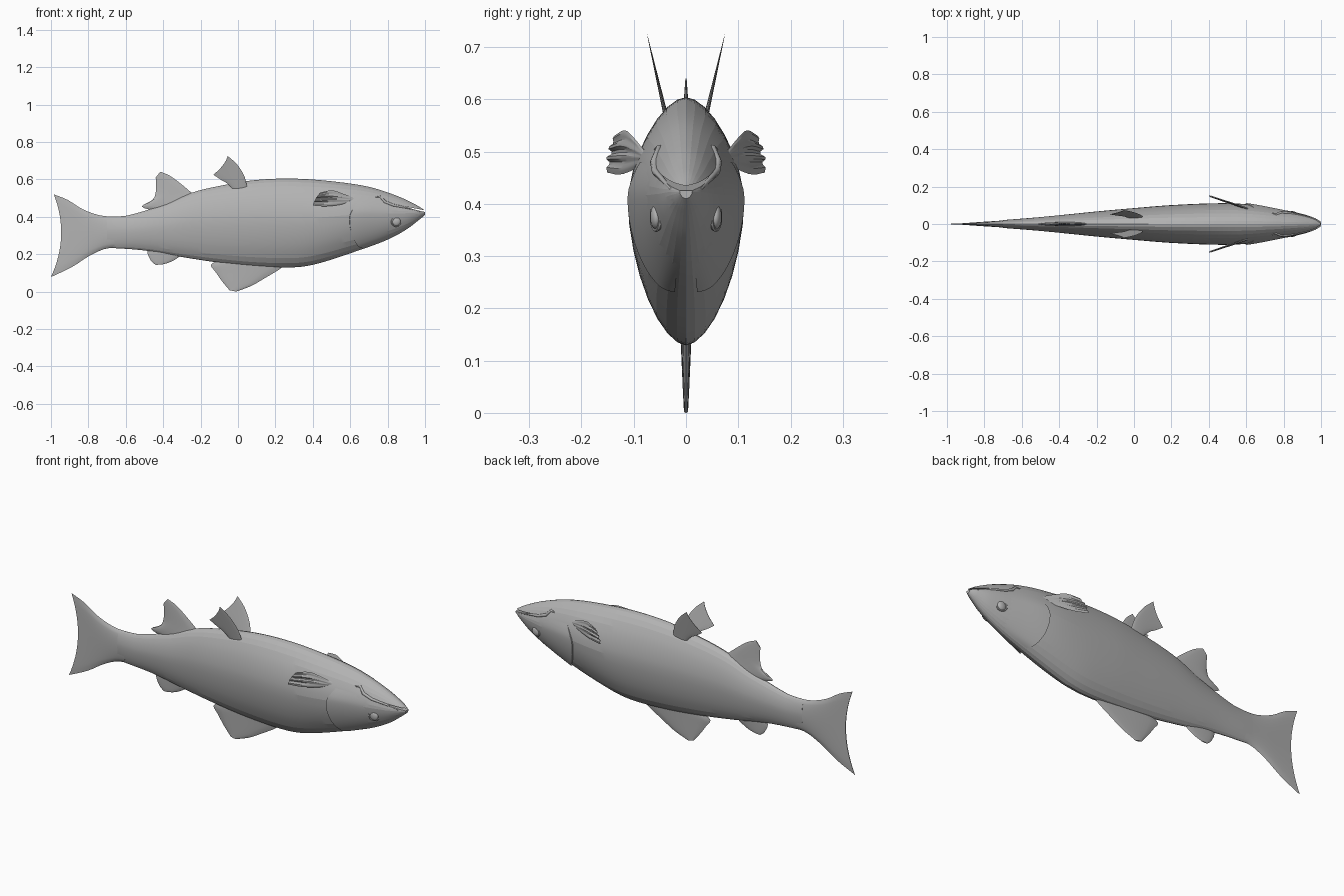
import bpy, bmesh, math
from mathutils import Vector

old = bpy.data.objects.get("Cube")
if old:
    bpy.data.objects.remove(old)

skin = bpy.data.materials.new("plain grey")
skin.use_nodes = True
GREY = (0.45, 0.45, 0.45, 1)
skin.diffuse_color = GREY
skin.node_tree.nodes["Principled BSDF"].inputs["Base Color"].default_value = GREY


def finish(name, bm, smooth=None):
    bmesh.ops.remove_doubles(bm, verts=bm.verts, dist=1e-5)
    bmesh.ops.recalc_face_normals(bm, faces=bm.faces)
    mesh = bpy.data.meshes.new(name)
    bm.to_mesh(mesh)
    bm.free()
    mesh.materials.append(skin)
    ob = bpy.data.objects.new(name, mesh)
    bpy.context.collection.objects.link(ob)
    if smooth:
        bpy.ops.object.select_all(action='DESELECT')
        ob.select_set(True)
        bpy.context.view_layer.objects.active = ob
        bpy.ops.object.shade_smooth_by_angle(angle=math.radians(smooth))
    return ob


def sample(keys, x):
    """Smooth curve through (x, value) keys."""
    x = min(max(x, keys[0][0]), keys[-1][0])
    i = next(k for k in range(len(keys) - 1) if x <= keys[k + 1][0])

    def slope(k):
        a, b = keys[max(k - 1, 0)], keys[min(k + 1, len(keys) - 1)]
        return (b[1] - a[1]) / (b[0] - a[0])
    (x0, v0), (x1, v1) = keys[i], keys[i + 1]
    h = x1 - x0
    t = (x - x0) / h
    return (v0 * (2*t**3 - 3*t*t + 1) + v1 * (3*t*t - 2*t**3)
            + h * slope(i) * (t**3 - 2*t*t + t) + h * slope(i + 1) * (t**3 - t*t))


# Body profile: upper edge, lower edge and half width along x
UPPER = [(-.7, .402), (-.6, .405), (-.4, .465), (-.25, .528), (-.1, .565), (.1, .597),
         (.3, .604), (.5, .59), (.7, .56), (.85, .512), (.95, .465), (1, .434)]
LOWER = [(-.7, .235), (-.5, .22), (-.3, .185), (-.1, .155), (.1, .135), (.3, .13),
         (.42, .148), (.65, .222), (.8, .278), (.9, .332), (.97, .385), (1, .41)]
WIDTH = [(-.7, .021), (-.5, .037), (-.2, .067), (0, .085), (.2, .101), (.45, .111),
         (.6, .106), (.75, .084), (.9, .054), (.97, .03), (1, .012)]


def skin_point(x, angle, grow=1.0):
    lo, hi, w = sample(LOWER, x), sample(UPPER, x), sample(WIDTH, x)
    mid = lo + .55 * (hi - lo)
    c, s = math.cos(angle), math.sin(angle)
    y = math.copysign(abs(c) ** 1.14, c) * w
    z = math.copysign(abs(s) ** 1.14, s) * ((hi - mid) if s > 0 else (mid - lo))
    return Vector((x, y * grow, mid + z * grow))


def side_y(x, z):
    lo, hi = sample(LOWER, x), sample(UPPER, x)
    mid = lo + .55 * (hi - lo)
    r = abs(z - mid) / ((hi - mid) if z > mid else (mid - lo))
    return sample(WIDTH, x) * max(0, 1 - r ** 1.75) ** .57


def quads(bm, rows, close=False):
    n = len(rows[0])
    for a, b in zip(rows, rows[1:]):
        for j in range(n if close else n - 1):
            k = (j + 1) % n
            if len({a[j], a[k], b[k], b[j]}) == 4:
                bm.faces.new((a[j], a[k], b[k], b[j]))


# Body
bm = bmesh.new()
RINGS, SIDES = 64, 32
rows = []
for i in range(RINGS + 1):
    x = -.7 + 1.7 * math.sin(math.pi / 2 * i / RINGS) ** .95
    rows.append([bm.verts.new(skin_point(x, 2 * math.pi * j / SIDES)) for j in range(SIDES)])
quads(bm, rows, True)
bm.faces.new(rows[0])
bm.faces.new(rows[-1])
body = finish("body", bm, 8)

# Mouth slit, cut as a thin wedge
bm = bmesh.new()
wedge = [(.83, .467), (1.03, .429), (1.03, .418)]
ends = [[bm.verts.new((x, y, z)) for x, z in wedge] for y in (-.2, .2)]
quads(bm, ends, True)
for e in ends:
    bm.faces.new(e)
cutter = finish("mouth_cutter", bm)
cutter.hide_render = True
mod = body.modifiers.new("mouth", 'BOOLEAN')
mod.operation, mod.object, mod.solver = 'DIFFERENCE', cutter, 'EXACT'
bpy.context.view_layer.objects.active = body
bpy.ops.object.modifier_apply(modifier=mod.name)
bpy.data.objects.remove(cutter)


def fin(name, lead, trail, thick, bow=0, side=1, base=lambda x, z: 0, rib=0, across=12):
    """Thin lens-shaped fin spanned between a leading and a trailing edge."""
    bm = bmesh.new()
    steps = 3 * (len(lead) - 1)

    def along(pts, t):
        keys = [[(i, p[k]) for i, p in enumerate(pts)] for k in (0, 1)]
        return Vector([sample(k, t * (len(pts) - 1)) for k in keys])
    sheets = []
    for face in (1, -1):
        rows = []
        for i in range(steps + 1):
            t = i / steps
            a, b = along(lead, t), along(trail, t)
            row = []
            for j in range(across + 1):
                s = j / across
                lens = 4 * s * (1 - s)
                p = a.lerp(b, s)
                x, z = p.x + bow * lens * t * t, p.y
                half = (thick[0] + (thick[1] - thick[0]) * t) * math.sqrt(lens)
                wave = rib * t * lens * (-1) ** (j // 2)
                y = base(x, z) + wave + face * half
                row.append(bm.verts.new((x, side * y, z)))
            rows.append(row)
        quads(bm, rows)
        sheets.append(rows)
    for end in (0, -1):
        quads(bm, [sheets[0][end], sheets[1][end]])
    return finish(name, bm, 30)


# Fins on the centre line
fin("tail_fin",
    [(-.66, .40), (-.74, .408), (-.83, .44), (-.91, .49), (-.985, .52)],
    [(-.66, .235), (-.72, .226), (-.8, .188), (-.89, .13), (-1, .078)],
    (.022, .002), bow=.047, across=16)
fin("rear_upper_fin",
    [(-.22, .5), (-.25, .53), (-.31, .58), (-.365, .62), (-.415, .641)],
    [(-.44, .43), (-.515, .455), (-.455, .492), (-.438, .545), (-.44, .61)], (.012, .002))
fin("rear_lower_fin",
    [(-.28, .21), (-.33, .175), (-.37, .155), (-.405, .145)],
    [(-.47, .24), (-.485, .21), (-.465, .165), (-.44, .143)], (.01, .002))
fin("main_lower_fin",
    [(.27, .16), (.22, .118), (.14, .07), (.07, .03), (-.01, 0)],
    [(-.1, .17), (-.145, .143), (-.12, .105), (-.085, .055), (-.045, .007)], (.012, .004))

# Paired parts; left is +x in the frame, so sides are named near (-y) and far (+y)
GILL_EDGE = [(-75, .665), (-30, .607), (0, .6), (28, .64)]
for side, label in ((-1, "near"), (1, "far")):
    fin(label + "_pair_fin",
        [(.05, .55), (.035, .615), (-.005, .68), (-.055, .725)],
        [(-.03, .55), (-.06, .58), (-.09, .597), (-.132, .625)],
        (.005, .001), bow=.012, side=side, base=lambda x, z: .04 + (z - .575) * .23)
    fin(label + "_chest_fin",
        [(.63, .496), (.55, .528), (.5, .541), (.44, .53)],
        [(.63, .483), (.55, .465), (.47, .456), (.4, .46)],
        (.006, .001), bow=-.006, side=side, rib=.004, across=14,
        base=lambda x, z: .078 + (.62 - x) * .33)

    # Gill cover: raised skin that fades into the head
    bm = bmesh.new()
    rows = []
    for i in range(21):
        s = i / 20
        deg = -75 + 103 * s
        edge = sample(GILL_EDGE, deg)
        fade = min(1, 5 * s + .3, 5 * (1 - s))
        row = []
        for t in [-.01] + [k / 10 for k in range(11)]:
            grow = .97 if t < 0 else 1 + .055 * fade * (1 - t) - .008 * t
            p = skin_point(edge + t * (.82 - edge), math.radians(deg), grow)
            row.append(bm.verts.new((p.x, side * p.y, p.z)))
        rows.append(row)
    quads(bm, rows)
    finish(label + "_gill_cover", bm, 30)

    # Eye: shallow ball with a slim rim
    centre = Vector((.845, side * (side_y(.845, .375) - .003), .375))
    bpy.ops.mesh.primitive_uv_sphere_add(segments=20, ring_count=12, radius=.024, location=centre)
    eye = bpy.context.object
    eye.name, eye.scale = label + "_eye", (1, .5, 1)
    eye.data.materials.append(skin)
    bpy.ops.object.shade_smooth_by_angle()
    bpy.ops.mesh.primitive_torus_add(major_radius=.025, minor_radius=.004, major_segments=20,
                                     minor_segments=6, location=centre,
                                     rotation=(math.pi / 2, 0, -side * .35))
    rim = bpy.context.object
    rim.name = label + "_eye_rim"
    rim.data.materials.append(skin)

    # Jaw bone: tapered ridge running from the cheek to the mouth
    curve = bpy.data.curves.new(label + "_jaw_ridge", 'CURVE')
    curve.dimensions, curve.bevel_depth, curve.bevel_resolution = '3D', .008, 2
    path = [(.735, .505, .3), (.76, .507, .8), (.785, .48, 1), (.83, .462, .9),
            (.9, .448, .6), (.97, .428, .3)]
    spline = curve.splines.new('POLY')
    spline.points.add(len(path) - 1)
    for pt, (x, z, r) in zip(spline.points, path):
        pt.co, pt.radius = (x, side * (side_y(x, z) - .001), z, 1), r
    curve.materials.append(skin)
    bpy.context.collection.objects.link(bpy.data.objects.new(label + "_jaw_ridge", curve))
